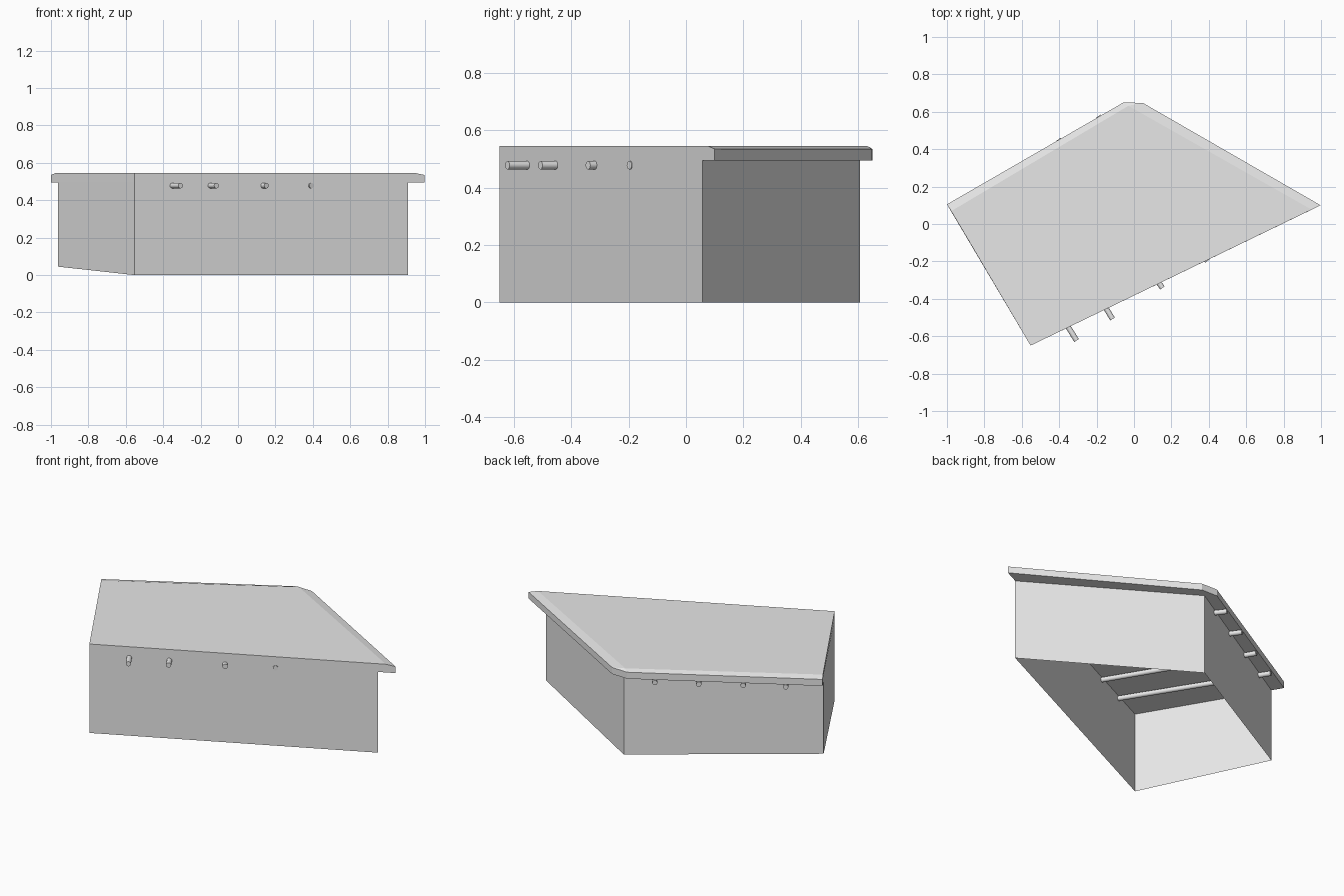
import bpy
import bmesh
from math import radians
from mathutils import Vector

cube = bpy.data.objects.get("Cube")
if cube:
    bpy.data.objects.remove(cube, do_unlink=True)

grey = bpy.data.materials.new("light_grey")
grey.use_nodes = True
colour = (0.8, 0.8, 0.8, 1)
grey.diffuse_color = colour
grey.node_tree.nodes["Principled BSDF"].inputs["Base Color"].default_value = colour


def make_object(name, bm):
    mesh = bpy.data.meshes.new(name)
    bm.to_mesh(mesh)
    bm.free()
    mesh.materials.append(grey)
    obj = bpy.data.objects.new(name, mesh)
    bpy.context.collection.objects.link(obj)
    return obj


def ring(bm, points, z):
    return [bm.verts.new((x, y, z)) for x, y in points]


UNDER, RIM, TOP = 0.495, 0.535, 0.545
front = (-0.553, -0.65)

# Roof slab: plan with a clipped back corner and a shallow slope on the back edges
plan = [front, (0.998, 0.1), (0.048, 0.647), (-0.056, 0.65), (-1.0, 0.105)]
bm = bmesh.new()
low = ring(bm, plan, UNDER)
mid = [None] + ring(bm, plan[1:], RIM)
a, p, b, l = ring(bm, [front, (0.95, 0.077), (-0.03, 0.632), (-0.977, 0.069)], TOP)
bm.faces.new(low)
bm.faces.new((a, p, b, l))
for i in (1, 2, 3):
    bm.faces.new((low[i], low[i + 1], mid[i + 1], mid[i]))
bm.faces.new((low[0], low[1], mid[1], p, a))
bm.faces.new((low[4], low[0], a, l, mid[4]))
bm.faces.new((mid[1], mid[2], b, p))
bm.faces.new((mid[2], mid[3], b))
bm.faces.new((mid[3], mid[4], l, b))
bmesh.ops.recalc_face_normals(bm, faces=bm.faces)
make_object("roof_slab", bm)

# Thin walls, open underneath, with one raised bottom corner
corners = [front, (0.909, 0.057), (-0.003, 0.607), (-0.962, 0.041)]
bm = bmesh.new()
upper = ring(bm, corners, UNDER)
lower = ring(bm, corners, 0)
lower[3].co.z = 0.045
for i in range(4):
    j = (i + 1) % 4
    bm.faces.new((lower[i], lower[j], upper[j], upper[i]))
make_object("walls", bm)

# Round rafters running beneath the slab and through the walls
rafters = [((-0.307, -0.623), (-0.82, 0.205)), ((-0.115, -0.508), (-0.615, 0.325)),
           ((0.152, -0.342), (-0.404, 0.453)), ((0.393, -0.198), (-0.192, 0.576))]
for n, (start, end) in enumerate(rafters, 1):
    s, e = Vector((*start, 0.478)), Vector((*end, 0.478))
    bpy.ops.mesh.primitive_cylinder_add(vertices=16, radius=0.0145, depth=(e - s).length,
                                        location=(s + e) / 2)
    rod = bpy.context.object
    rod.name = f"rafter_{n}"
    rod.rotation_euler = (e - s).to_track_quat("Z", "Y").to_euler()
    rod.data.materials.append(grey)
    bpy.ops.object.shade_smooth_by_angle(angle=radians(40))
